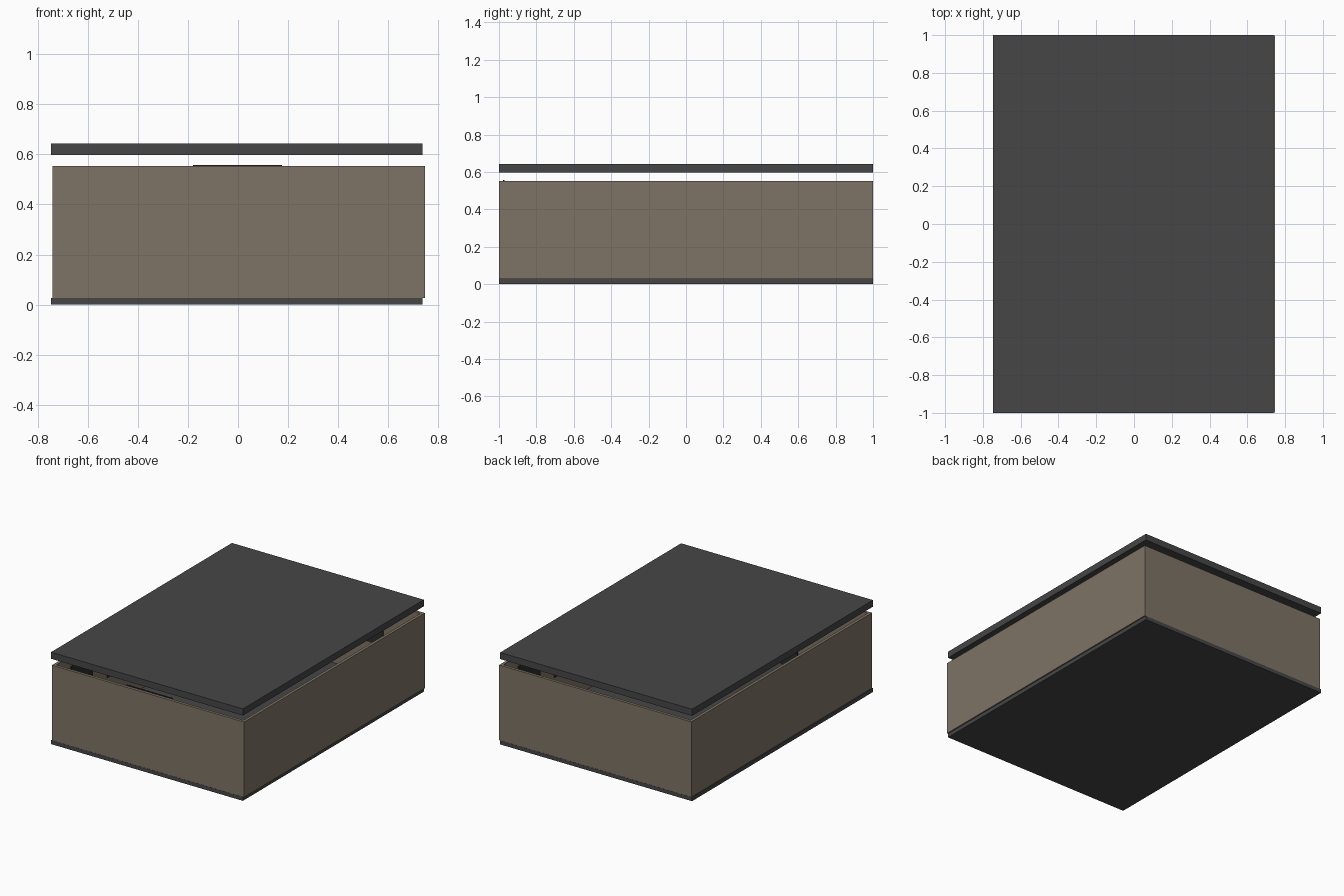
import bpy, bmesh

if "Cube" in bpy.data.objects:
    bpy.data.objects.remove(bpy.data.objects["Cube"])


def material(name, rgb):
    m = bpy.data.materials.new(name)
    m.diffuse_color = (*rgb, 1.0)
    m.use_nodes = True
    m.node_tree.nodes["Principled BSDF"].inputs["Base Color"].default_value = m.diffuse_color
    return m


BROWN = material("taupe wall", (0.212, 0.174, 0.132))
DARK = material("charcoal", (0.061, 0.061, 0.061))
BLACK = material("dark panel", (0.025, 0.025, 0.025))


def box(name, x, y, z, mat):
    """Axis-aligned box from (min, max) ranges."""
    bm = bmesh.new()
    bmesh.ops.create_cube(bm, size=1.0)
    for v in bm.verts:
        v.co = [r[1] if c > 0 else r[0] for c, r in zip(v.co, (x, y, z))]
    me = bpy.data.meshes.new(name)
    bm.to_mesh(me)
    bm.free()
    me.materials.append(mat)
    ob = bpy.data.objects.new(name, me)
    bpy.context.collection.objects.link(ob)
    return ob


L, R = -0.741, 0.747          # outer wall faces
T = 0.02                      # wall thickness
Z = (0.027, 0.553)

# floor slab and floating roof slab, both shifted slightly left
box("floor_slab", (-0.747, 0.738), (-1, 1), (0, 0.027), DARK)
box("roof_slab", (-0.747, 0.738), (-1, 1), (0.597, 0.643), DARK)

# four thin walls, open at the top
box("left_wall", (L, L + T), (-0.999, 0.999), Z, BROWN)
box("right_wall", (R - T, R), (-0.999, 0.999), Z, BROWN)
box("front_wall", (L + T, R - T), (-0.999, -0.999 + T), Z, BROWN)
box("back_wall", (L + T, R - T), (0.999 - T, 0.999), Z, BROWN)

# tall door panel inside the front wall, just above the rim
box("door_panel", (-0.18, 0.176), (-0.979, -0.971), (0.027, 0.558), BLACK)

# window panels on the inside of the walls
for i, y in enumerate((-0.7, -0.3, 0.3, 0.7)):
    box(f"left_window_{i}", (L + T, L + T + 0.006), (y - 0.12, y + 0.12), (0.25, 0.48), BLACK)
    box(f"right_window_{i}", (R - T - 0.006, R - T), (y - 0.12, y + 0.12), (0.25, 0.48), BLACK)
for i, x in enumerate((-0.3, 0.3)):
    box(f"back_window_{i}", (x - 0.14, x + 0.14), (0.973, 0.979), (0.25, 0.48), BLACK)
